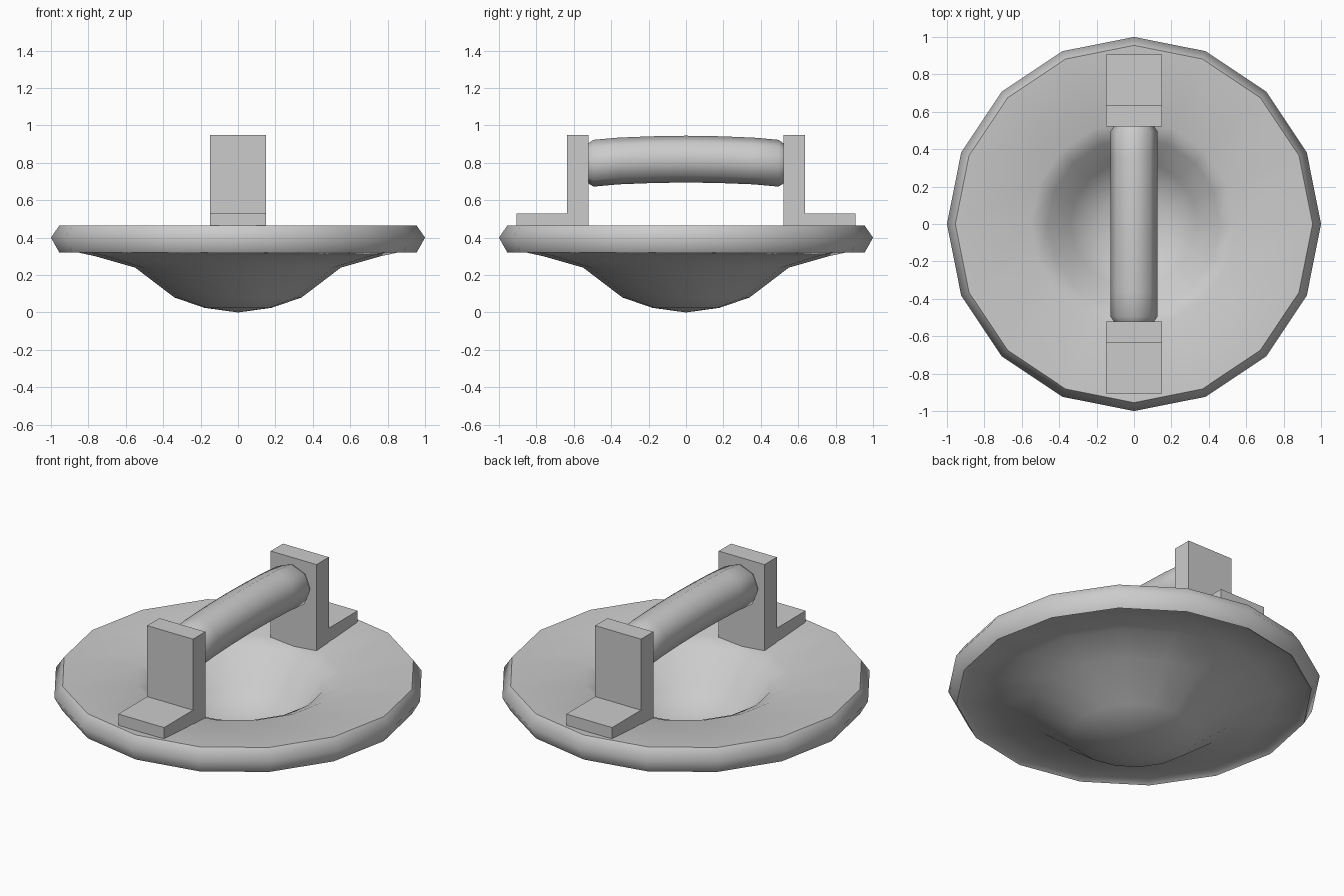
import bpy, bmesh, math
from mathutils import Vector

cube = bpy.data.objects.get("Cube")
if cube:
    bpy.data.objects.remove(cube, do_unlink=True)

# One plain grey for every part
grey = bpy.data.materials.new("plain_grey")
grey.use_nodes = True
colour = (0.6, 0.6, 0.6, 1)
grey.diffuse_color = colour
grey.node_tree.nodes["Principled BSDF"].inputs["Base Color"].default_value = colour


def finish(name, bm):
    bmesh.ops.recalc_face_normals(bm, faces=bm.faces[:])
    mesh = bpy.data.meshes.new(name)
    bm.to_mesh(mesh)
    bm.free()
    mesh.materials.append(grey)
    obj = bpy.data.objects.new(name, mesh)
    bpy.context.collection.objects.link(obj)
    return obj


def bridge(bm, a, b):
    """Join two rings of equal length with smooth quads."""
    n = len(a)
    for i in range(n):
        j = (i + 1) % n
        bm.faces.new((a[i], a[j], b[j], b[i])).smooth = True


def fan(bm, ring, centre):
    tip = bm.verts.new(centre)
    for i in range(len(ring)):
        bm.faces.new((ring[i], ring[(i + 1) % len(ring)], tip)).smooth = True


# Dish: lathed profile from the inner bowl, over the rim, to the underside
RIM = 0.955
SIDES = 16
profile = [(0.18, 0.14), (0.34, 0.22), (0.46, 0.40), (0.55, 0.44), (RIM, 0.465),
           (1.0, 0.40), (RIM, 0.32), (0.93, 0.337), (0.76, 0.30),
           (0.55, 0.24), (0.34, 0.08), (0.18, 0.025)]
bm = bmesh.new()
rings = []
for r, z in profile:
    angles = [math.tau * i / SIDES for i in range(SIDES)]
    rings.append([bm.verts.new((r * math.cos(a), r * math.sin(a), z)) for a in angles])
for a, b in zip(rings, rings[1:]):
    bridge(bm, a, b)
fan(bm, rings[0], (0, 0, 0.12))
fan(bm, rings[-1], (0, 0, 0))
# Crisp edges where the rim meets the top and the underside
for e in bm.edges:
    if all(abs(v.co.xy.length - RIM) < 0.001 for v in e.verts):
        e.smooth = False
finish("dish", bm)

# Brackets: L-shaped profile extruded across x, sunk a little into the dish
l_shape = [(0.52, 0.38), (0.635, 0.38), (0.635, 0.45), (0.905, 0.45),
           (0.905, 0.53), (0.635, 0.53), (0.635, 0.95), (0.52, 0.95)]
for name, side in (("front_bracket", -1), ("back_bracket", 1)):
    bm = bmesh.new()
    face = bm.faces.new([bm.verts.new((-0.15, side * y, z)) for y, z in l_shape])
    ext = bmesh.ops.extrude_face_region(bm, geom=[face])
    moved = [g for g in ext["geom"] if isinstance(g, bmesh.types.BMVert)]
    bmesh.ops.translate(bm, verts=moved, vec=Vector((0.3, 0, 0)))
    finish(name, bm)

# Handle: gently arched eight-sided grip with rounded ends
half = [(0.525, 0.797, 0.105), (0.495, 0.798, 0.125), (0.36, 0.81, 0.125), (0.18, 0.817, 0.125)]
stations = [(-y, z, r) for y, z, r in half] + [(0, 0.82, 0.125)] + half[::-1]
bm = bmesh.new()
rings = []
for y, z, r in stations:
    angles = [math.tau * i / 8 for i in range(8)]
    rings.append([bm.verts.new((r * math.cos(a), y, z + r * math.sin(a))) for a in angles])
for a, b in zip(rings, rings[1:]):
    bridge(bm, a, b)
for end in (rings[0], rings[-1]):
    bm.faces.new(end)
finish("handle", bm)
